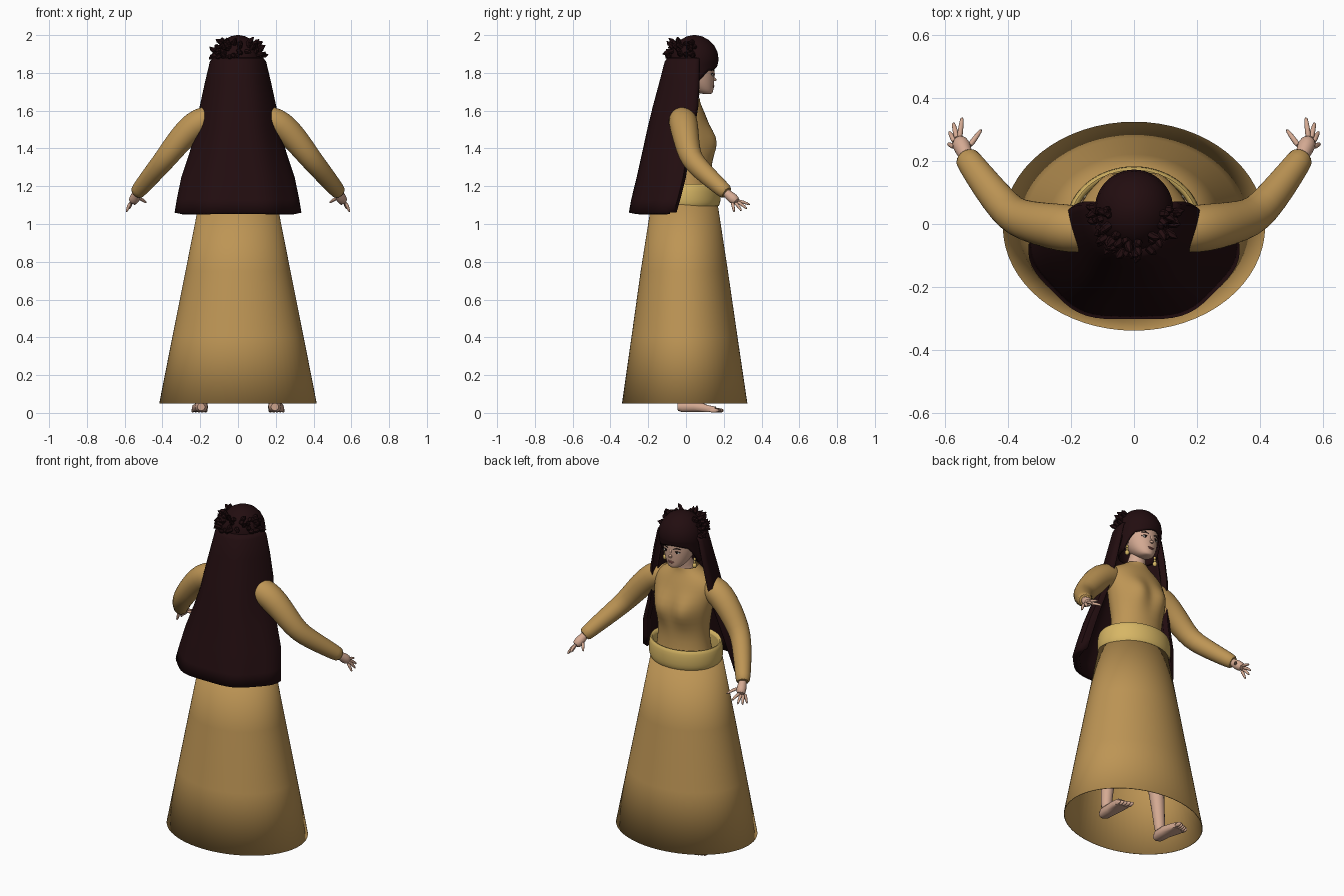
import bpy, bmesh, random
from math import sin, cos, pi, sqrt, radians
from mathutils import Vector

cube = bpy.data.objects.get("Cube")
if cube:
    bpy.data.objects.remove(cube)
random.seed(4)


def material(name, rgb):
    m = bpy.data.materials.new(name)
    m.use_nodes = True
    m.diffuse_color = (*rgb, 1)
    m.node_tree.nodes["Principled BSDF"].inputs["Base Color"].default_value = (*rgb, 1)
    return m


CLOTH = material("ochre cloth", (0.51, 0.30, 0.09))
SASH = material("pale gold", (0.68, 0.47, 0.13))
HAIR = material("dark hair", (0.016, 0.004, 0.005))
SKIN = material("skin", (0.66, 0.40, 0.29))
LIPS = material("lips", (0.42, 0.16, 0.13))
WHITE = material("eye white", (0.75, 0.72, 0.68))
DARK = material("eye dark", (0.01, 0.006, 0.005))


def finish(name, bm, mat, subsurf=0, thick=0, angle=60):
    bmesh.ops.recalc_face_normals(bm, faces=bm.faces)
    me = bpy.data.meshes.new(name)
    bm.to_mesh(me)
    bm.free()
    me.materials.append(mat)
    ob = bpy.data.objects.new(name, me)
    bpy.context.collection.objects.link(ob)
    if thick:
        s = ob.modifiers.new("thickness", 'SOLIDIFY')
        s.thickness, s.offset = thick, -1
    if subsurf:
        ob.modifiers.new("smooth", 'SUBSURF').levels = subsurf
        ob.modifiers["smooth"].render_levels = subsurf
    bpy.ops.object.select_all(action='DESELECT')
    bpy.context.view_layer.objects.active = ob
    ob.select_set(True)
    bpy.ops.object.shade_smooth_by_angle(angle=radians(angle))
    return ob


def skin_rows(bm, rows, closed=True, caps=True):
    """Bridge rows of points into a surface."""
    vs = [[bm.verts.new(p) for p in row] for row in rows]
    n = len(vs[0])
    for a, b in zip(vs, vs[1:]):
        for i in range(n if closed else n - 1):
            j = (i + 1) % n
            bm.faces.new((a[i], a[j], b[j], b[i]))
    if caps:
        bm.faces.new(vs[0])
        bm.faces.new(vs[-1])


def ovals(profile, segs=32):
    """Rows of ovals from (z, x radius, y radius, y centre)."""
    return [[(rx * cos(2 * pi * i / segs), yc + ry * sin(2 * pi * i / segs), z)
             for i in range(segs)] for z, rx, ry, yc in profile]


def tube(bm, path, side=1, segs=12):
    """Round tube through (x, y, z, radius) points."""
    pts = [Vector((p[0] * side, p[1], p[2])) for p in path]
    rows = []
    for k, p in enumerate(pts):
        d = pts[min(k + 1, len(pts) - 1)] - pts[max(k - 1, 0)]
        u = d.cross(Vector((0, 0, 1)))
        if u.length < 1e-4:
            u = Vector((1, 0, 0))
        u.normalize()
        v = d.cross(u).normalized()
        rows.append([p + path[k][3] * (u * cos(2 * pi * i / segs) + v * sin(2 * pi * i / segs))
                     for i in range(segs)])
    skin_rows(bm, rows)


def blob(bm, centre, size, segs=16):
    new = bmesh.ops.create_uvsphere(bm, u_segments=segs, v_segments=segs // 2, radius=1)["verts"]
    bmesh.ops.scale(bm, vec=size, verts=new)
    bmesh.ops.translate(bm, vec=centre, verts=new)


# Skirt: open oval cone
bm = bmesh.new()
skin_rows(bm, ovals([(0.05, 0.417, 0.332, -0.007), (0.4, 0.348, 0.281, -0.008),
                     (0.75, 0.278, 0.231, -0.009), (1.13, 0.203, 0.172, -0.008)], 64), caps=False)
finish("skirt", bm, CLOTH, thick=0.004)

# Sash: thick band round the waist
bm = bmesh.new()
skin_rows(bm, ovals([(z, 0.2 + r, 0.168 + r, 0) for z, r in
                     ((1.095, 0.006), (1.11, 0.014), (1.15, 0.017), (1.195, 0.014), (1.215, 0.006),
                      (1.21, -0.012), (1.1, -0.012), (1.095, 0.006))], 48), caps=False)
finish("sash", bm, SASH, 1)

# Bodice, pushed out at the bust
bm = bmesh.new()
skin_rows(bm, ovals([(1.07, 0.18, 0.145, 0.015), (1.15, 0.17, 0.13, 0.015), (1.25, 0.152, 0.112, 0.02),
                     (1.33, 0.158, 0.118, 0.02), (1.4, 0.17, 0.125, 0.02), (1.46, 0.18, 0.122, 0.02),
                     (1.53, 0.19, 0.11, 0.01), (1.58, 0.185, 0.098, 0.005), (1.62, 0.15, 0.085, 0.0),
                     (1.645, 0.1, 0.075, 0.0), (1.665, 0.072, 0.068, 0.005)], 40), caps=False)
for v in bm.verts:
    if v.co.y > 0.04:
        d = ((abs(v.co.x) - 0.08) / 0.06) ** 2 + ((v.co.z - 1.435) / 0.065) ** 2
        v.co.y += 0.042 * 2.718 ** -d
finish("bodice", bm, CLOTH, 1)

# Neck
bm = bmesh.new()
tube(bm, [(0, 0.0, 1.6, 0.075), (0, 0.005, 1.65, 0.062), (0, 0.02, 1.68, 0.048), (0, 0.045, 1.77, 0.046)], segs=20)
finish("neck", bm, SKIN, 1)

# Head with nose
bm = bmesh.new()
skin_rows(bm, ovals([(1.688, 0.022, 0.022, 0.112), (1.694, 0.04, 0.04, 0.102), (1.715, 0.06, 0.062, 0.084),
                     (1.75, 0.08, 0.083, 0.066), (1.8, 0.094, 0.096, 0.055), (1.86, 0.1, 0.102, 0.05),
                     (1.92, 0.088, 0.09, 0.05), (1.96, 0.05, 0.055, 0.05)]))
tube(bm, [(0, 0.142, 1.81, 0.007), (0, 0.149, 1.785, 0.01), (0, 0.154, 1.768, 0.014), (0, 0.148, 1.756, 0.01)])
for s in (1, -1):
    blob(bm, (s * 0.095, 0.045, 1.785), (0.012, 0.02, 0.032))
finish("head", bm, SKIN, 1)

# Face details
bm = bmesh.new()
blob(bm, (0, 0.1455, 1.731), (0.022, 0.005, 0.004))
blob(bm, (0, 0.1445, 1.724), (0.018, 0.005, 0.004))
finish("lips", bm, LIPS)
for s, side in ((1, "left"), (-1, "right")):
    bm = bmesh.new()
    blob(bm, (s * 0.038, 0.14, 1.79), (0.016, 0.0045, 0.006))
    finish(side + "_eye", bm, WHITE)
    bm = bmesh.new()
    blob(bm, (s * 0.037, 0.1425, 1.79), (0.006, 0.0035, 0.006))
    tube(bm, [(0.02, 0.145, 1.794, 0.002), (0.037, 0.1435, 1.798, 0.003), (0.056, 0.133, 1.793, 0.002)], s, 6)
    tube(bm, [(0.016, 0.148, 1.81, 0.002), (0.038, 0.145, 1.818, 0.003), (0.06, 0.133, 1.812, 0.002)], s, 6)
    finish(side + "_iris_and_brow", bm, DARK)
    # Drop earring
    bm = bmesh.new()
    for z, r in ((1.738, 0.008), (1.722, 0.007), (1.7, 0.013)):
        blob(bm, (s * 0.1, 0.06, z), (r, r, r * 1.2), 10)
    finish(side + "_earring", bm, SASH)


# Hair cap: dome whose lower edge lifts over the face
def cap_point(a, t):
    front = max(0, sin(a)) ** 0.8
    low = 1.72 + 0.1 * min(1, front * 1.5) + 0.018 * front * cos(a * 2 + 2.6)
    ang = t * pi / 2
    if t <= 1:
        r, z = sin(ang), 1.87 + 0.13 * cos(ang)
    else:
        r, z = 1 - 0.06 * (t - 1), 1.87 + (low - 1.87) * (t - 1)
    return (0.125 * r * cos(a), 0.045 + 0.128 * r * sin(a), z)


bm = bmesh.new()
skin_rows(bm, [[cap_point(2 * pi * i / 48, t) for i in range(48)]
               for t in (0.04, 0.2, 0.4, 0.6, 0.8, 1, 1.25, 1.5, 1.75, 2)], caps=False)
bmesh.ops.holes_fill(bm, edges=[e for e in bm.edges if e.is_boundary and e.verts[0].co.z > 1.95], sides=0)
finish("hair_cap", bm, HAIR, thick=0.012)

# Long hair: curtain open at the front, from (z, x radius, front y, back y)
rows = []
for z, rx, yf, yb in ((1.885, 0.1, 0.06, -0.05), (1.878, 0.135, 0.07, -0.1), (1.86, 0.149, 0.072, -0.113),
                      (1.75, 0.175, 0.072, -0.142), (1.62, 0.203, 0.065, -0.178), (1.5, 0.222, 0.045, -0.208),
                      (1.38, 0.255, 0.02, -0.235), (1.25, 0.298, -0.0, -0.265), (1.13, 0.322, -0.03, -0.295),
                      (1.06, 0.333, -0.05, -0.308)):
    row = []
    for i in range(41):
        a = -0.12 + (pi + 0.24) * i / 40
        c, s = cos(a), max(0, sin(a))
        wave = 1 + 0.025 * sin(7 * a) * (1.9 - z)
        row.append((rx * wave * (abs(c) ** 0.9) * (1 if c > 0 else -1) * (1 if sin(a) > 0 else 0.9),
                    yf + (yb - yf) * wave * s ** 0.95, z))
    rows.append(row)
bm = bmesh.new()
skin_rows(bm, rows, closed=False, caps=False)
# Face the curtain outwards so that it thickens inwards
curtain = finish("long_hair", bm, HAIR, thick=0.04)
mid = min(curtain.data.polygons, key=lambda p: p.center.y)
if mid.normal.y > 0:
    curtain.data.flip_normals()

# Ruffled tufts round the back of the crown
bm = bmesh.new()
for k in range(75):
    a = pi + random.uniform(-0.15, pi + 0.15)
    lift = random.uniform(0.05, 0.85)
    out = Vector((cos(a) * cos(lift), sin(a) * cos(lift), sin(lift)))
    base = Vector((0, 0.035, 1.875)) + Vector((out.x * 0.118, out.y * 0.125, out.z * 0.115))
    tip = base + out * 0.022 + Vector((random.uniform(-1, 1), random.uniform(-1, 0.5), random.uniform(-1, 1))) * 0.022
    tube(bm, [(*base, 0.013), (*((base + tip) / 2 + out * 0.006), 0.012), (*tip, 0.002)], segs=6)
finish("crown_tufts", bm, HAIR, angle=30)

# Limbs, mirrored
SLEEVE = [(0.1, -0.02, 1.565, 0.06), (0.17, -0.018, 1.553, 0.076), (0.23, -0.012, 1.525, 0.077),
          (0.3, 0.0, 1.455, 0.07), (0.37, 0.018, 1.365, 0.062), (0.41, 0.05, 1.315, 0.057),
          (0.47, 0.125, 1.245, 0.05), (0.525, 0.2, 1.178, 0.042), (0.538, 0.22, 1.162, 0.038)]
FINGERS = [((0.555, 0.27, 1.122), (0.546, 0.342, 1.1)), ((0.562, 0.268, 1.118), (0.575, 0.325, 1.078)),
           ((0.568, 0.258, 1.115), (0.588, 0.295, 1.066)), ((0.568, 0.245, 1.115), (0.592, 0.255, 1.06)),
           ((0.525, 0.245, 1.135), (0.483, 0.303, 1.11))]
for s, side in ((1, "left"), (-1, "right")):
    bm = bmesh.new()
    tube(bm, SLEEVE, s, 20)
    finish(side + "_sleeve", bm, CLOTH, 1)

    bm = bmesh.new()
    tube(bm, [(0.525, 0.2, 1.178, 0.022), (0.538, 0.225, 1.155, 0.024), (0.548, 0.25, 1.133, 0.031),
              (0.56, 0.272, 1.115, 0.022)], s)
    for root, tip in FINGERS:
        joint = [(a + b) / 2 for a, b in zip(root, tip)]
        tube(bm, [(*root, 0.011), (*joint[:2], joint[2] + 0.006, 0.009), (*tip, 0.006)], s, 8)
    finish(side + "_hand", bm, SKIN, 1)

    bm = bmesh.new()
    tube(bm, [(0.1, 0, 1.05, 0.085), (0.14, 0.005, 0.6, 0.06), (0.16, -0.015, 0.4, 0.055),
              (0.19, -0.01, 0.14, 0.033), (0.195, -0.008, 0.03, 0.032)], s, 16)
    finish(side + "_leg", bm, SKIN, 1)

    # Foot with toes
    bm = bmesh.new()
    tube(bm, [(0.195, -0.045, 0.032, 0.02), (0.195, -0.02, 0.034, 0.034), (0.195, 0.04, 0.034, 0.036),
              (0.202, 0.11, 0.024, 0.042), (0.205, 0.155, 0.018, 0.04)], s, 16)
    for v in bm.verts:
        v.co.z = max(0.004, v.co.z if v.co.y < 0.07 else min(v.co.z, 0.05 - 0.2 * (v.co.y - 0.07)))
    for k in range(5):
        blob(bm, (s * (0.172 + 0.017 * k), 0.175 - 0.007 * k, 0.013), (0.011 - 0.001 * k, 0.026, 0.012), 10)
    finish(side + "_foot", bm, SKIN)
